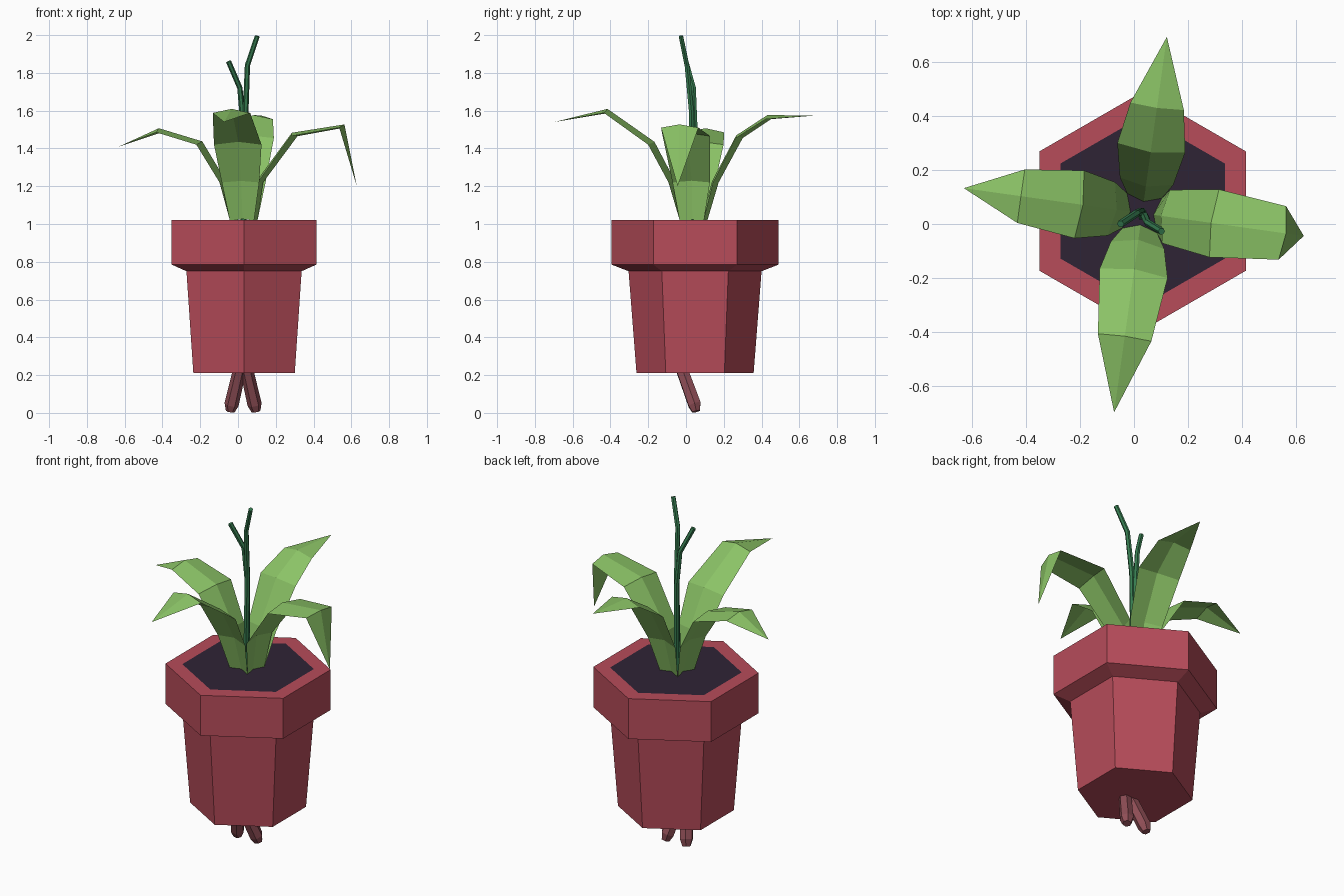
import bpy, math
from mathutils import Vector, Matrix

if "Cube" in bpy.data.objects:
    bpy.data.objects.remove(bpy.data.objects["Cube"])


def material(name, r, g, b):
    """Flat material from sRGB 0-255 values."""
    lin = [((c / 255 + 0.055) / 1.055) ** 2.4 for c in (r, g, b)]
    m = bpy.data.materials.new(name)
    m.diffuse_color = (*lin, 1)
    m.use_nodes = True
    m.node_tree.nodes["Principled BSDF"].inputs["Base Color"].default_value = m.diffuse_color
    return m


POT = material("pot red", 183, 76, 90)
SOIL = material("dark soil", 47, 35, 53)
LEAF = material("leaf green", 139, 195, 102)
STEM = material("stem green", 54, 124, 80)
ROOT = material("root brown", 143, 78, 86)


def make(name, verts, faces, *mats):
    me = bpy.data.meshes.new(name)
    me.from_pydata(verts, [], faces)
    for m in mats:
        me.materials.append(m)
    ob = bpy.data.objects.new(name, me)
    bpy.context.collection.objects.link(ob)
    return ob


def bridge(rings, n):
    """Side faces between successive rings plus both end caps (last face = top)."""
    faces = [(i * n + j, i * n + (j + 1) % n, (i + 1) * n + (j + 1) % n, (i + 1) * n + j)
             for i in range(rings - 1) for j in range(n)]
    faces.append(tuple(reversed(range(n))))
    faces.append(tuple(range((rings - 1) * n, rings * n)))
    return faces


def tube(name, path, radii, sides, mat):
    pts = [Vector(p) for p in path]
    verts = []
    for i, p in enumerate(pts):
        t = (pts[min(i + 1, len(pts) - 1)] - pts[max(i - 1, 0)]).normalized()
        u = Vector((0, 1, 0)).cross(t).normalized()
        v = t.cross(u)
        for k in range(sides):
            a = 2 * math.pi * k / sides
            verts.append(p + radii[i] * (math.cos(a) * u + math.sin(a) * v))
    return make(name, verts, bridge(len(pts), sides), mat)


# Six-sided pot; the innermost top face is the soil
profile = [(0.31, 0.21), (0.352, 0.75), (0.442, 0.785), (0.442, 1.022), (0.352, 1.022)]
pot_verts = [(0.032 + r * math.sin(-k * math.pi / 3), 0.048 + r * math.cos(k * math.pi / 3), z)
             for r, z in profile for k in range(6)]
pot = make("pot", pot_verts, bridge(len(profile), 6), POT, SOIL)
pot.data.polygons[-1].material_index = 1

# Four creased leaves around the middle: distance and height of each station
CENTRE = Vector((0.03, 0.04, 0))
HALF_WIDTHS = (0.065, 0.1, 0.127, 0.1)
LEAVES = {
    "right_leaf": (-8, [(0.065, 1.02), (0.09, 1.22), (0.27, 1.465), (0.525, 1.51), (0.605, 1.2)]),
    "back_leaf": (82, [(0.065, 1.02), (0.12, 1.22), (0.245, 1.455), (0.40, 1.555), (0.66, 1.575)]),
    "left_leaf": (172, [(0.065, 1.02), (0.115, 1.22), (0.235, 1.42), (0.453, 1.485), (0.667, 1.41)]),
    "front_leaf": (262, [(0.065, 1.02), (0.12, 1.22), (0.225, 1.42), (0.465, 1.588), (0.745, 1.54)]),
}
for name, (angle, path) in LEAVES.items():
    rot = Matrix.Rotation(math.radians(angle), 3, 'Z')
    verts = []
    for i, w in enumerate(HALF_WIDTHS):
        (r, z), (r0, z0), (r1, z1) = path[i], path[max(i - 1, 0)], path[i + 1]
        n = Vector((z0 - z1, 0, r1 - r0)).normalized() * 0.022   # raised centre crease
        for p in ((r, w, z), (r + n.x, 0, z + n.z), (r, -w, z)):
            verts.append(rot @ Vector(p) + CENTRE)
    verts.append(rot @ Vector((path[4][0], 0, path[4][1])) + CENTRE)
    faces = [(3 * i + j, 3 * i + j + 1, 3 * i + j + 4, 3 * i + j + 3)
             for i in range(3) for j in range(2)]
    faces += [(9, 10, 12), (10, 11, 12)]
    make(name, verts, [f[::-1] for f in faces], LEAF)

# Two thin stems rising from the middle and forking
tube("tall_stem", [(0.03, 0.03, 1.02), (0.04, 0.03, 1.58), (0.05, 0.005, 1.84), (0.102, -0.027, 1.995)],
     [0.016, 0.015, 0.014, 0.013], 6, STEM)
tube("short_stem", [(0.03, 0.045, 1.02), (0.027, 0.047, 1.53), (0.01, 0.04, 1.72), (-0.05, 0.0, 1.86)],
     [0.016, 0.015, 0.014, 0.014], 6, STEM)

# Two stubby roots below the pot
for name, side in (("left_root", -1), ("right_root", 1)):
    tube(name, [(0.027 + side * 0.068, 0.054, 0.008), (0.027 + side * 0.061, 0.045, 0.045),
                (0.027 + side * 0.018, -0.022, 0.23)],
         [0.024, 0.038, 0.035], 6, ROOT)
